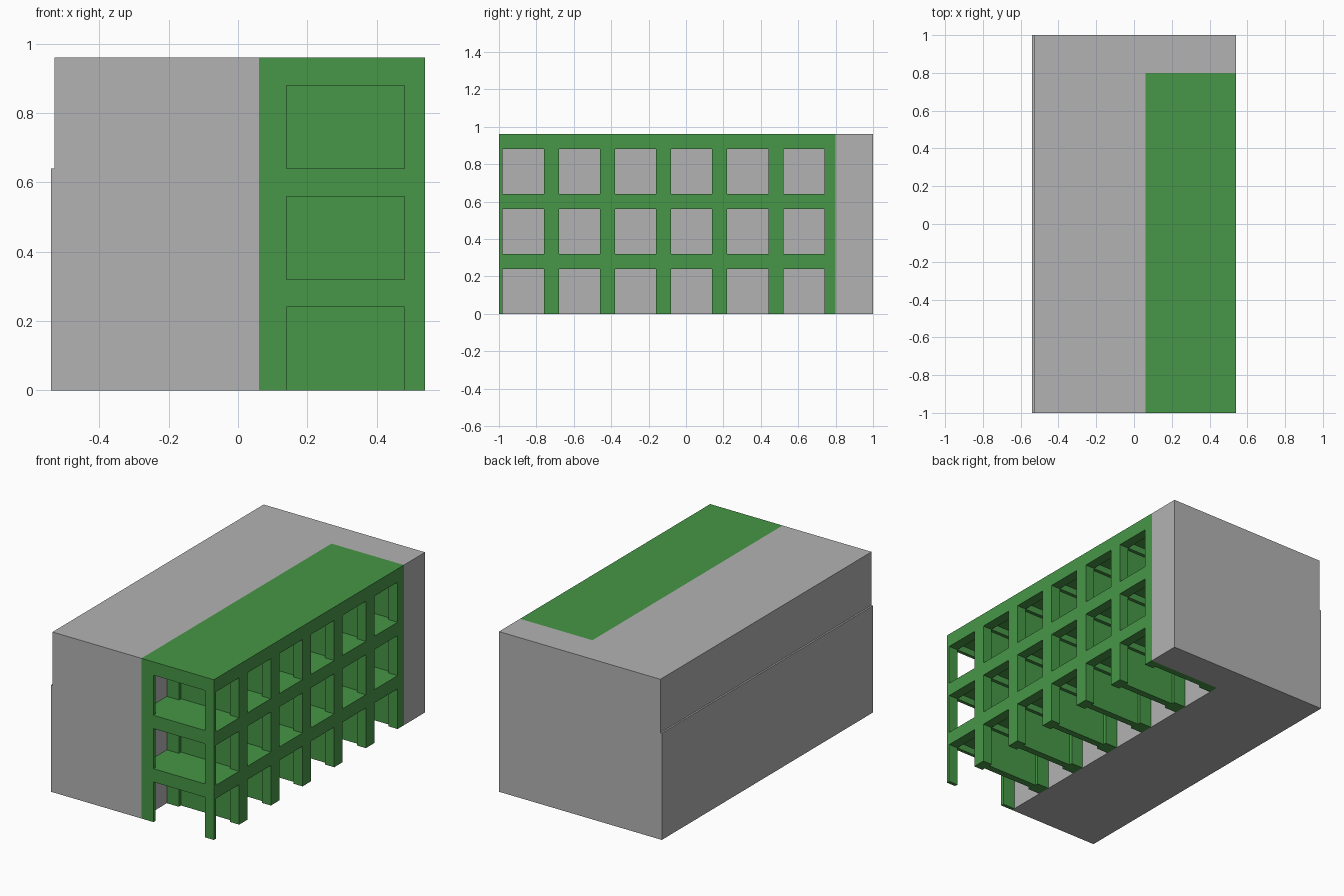
import bpy, bmesh

if "Cube" in bpy.data.objects:
    bpy.data.objects.remove(bpy.data.objects["Cube"])


def material(name, rgb):
    m = bpy.data.materials.new(name)
    m.diffuse_color = (*rgb, 1)
    m.use_nodes = True
    m.node_tree.nodes["Principled BSDF"].inputs["Base Color"].default_value = m.diffuse_color
    return m


grey = material("grey concrete", (0.45, 0.45, 0.45))
green = material("green paint", (0.063, 0.305, 0.063))


def finish(bm, name, mat):
    bmesh.ops.recalc_face_normals(bm, faces=bm.faces)
    me = bpy.data.meshes.new(name)
    bm.to_mesh(me)
    bm.free()
    me.materials.append(mat)
    ob = bpy.data.objects.new(name, me)
    bpy.context.collection.objects.link(ob)
    return ob


def prism(name, outline, z0, z1, mat):
    bm = bmesh.new()
    base = bm.faces.new([bm.verts.new((x, y, z0)) for x, y in outline])
    ext = bmesh.ops.extrude_face_region(bm, geom=[base], use_keep_orig=True)
    bmesh.ops.translate(bm, vec=(0, 0, z1 - z0),
                        verts=[v for v in ext["geom"] if isinstance(v, bmesh.types.BMVert)])
    return finish(bm, name, mat)


def l_outline(left):
    return [(left, -1), (0.06, -1), (0.06, 0.8), (0.54, 0.8), (0.54, 1), (left, 1)]


# Solid L-shaped building mass; the top storey is set back slightly on the left
prism("lower_storeys", l_outline(-0.54), 0, 0.64, grey)
prism("top_storey", l_outline(-0.53), 0.64, 0.96, grey)

# Grid lines of the open loggia frame
COLUMNS = [-0.76 + 0.3 * i for i in range(6)]          # near edge of each cross wall
xs = [0.06, 0.14, 0.48, 0.54]
ys = [-1, -0.98]
for c in COLUMNS:
    ys += [c, c + 0.02, c + 0.06] + ([c + 0.08] if c < 0.7 else [])
zs = [0]
for s in range(3):
    zs += [0.32 * s + 0.24, 0.32 * s + 0.28, 0.32 * s + 0.32]


def solid(x, y, z):
    """Posts, beams, thin floor slabs and recessed cross walls."""
    storey = z % 0.32
    beam, slab = storey > 0.24, storey > 0.28
    front = y < -0.98
    column = front or any(c < y < c + 0.08 for c in COLUMNS)
    wall = any(c + 0.02 < y < c + 0.06 for c in COLUMNS)
    if x < 0.14 or x > 0.48:
        return beam or column
    return slab or wall or (beam and column)


def build_frame():
    axes = (xs, ys, zs)
    size = [len(a) - 1 for a in axes]

    def filled(cell):
        if any(not 0 <= cell[k] < size[k] for k in range(3)):
            return False
        return solid(*[(axes[k][cell[k]] + axes[k][cell[k] + 1]) / 2 for k in range(3)])

    bm = bmesh.new()
    verts = {}

    def vert(i):
        if i not in verts:
            verts[i] = bm.verts.new([axes[k][i[k]] for k in range(3)])
        return verts[i]

    # Skin every boundary between a filled and an empty cell
    for cx in range(size[0]):
        for cy in range(size[1]):
            for cz in range(size[2]):
                cell = (cx, cy, cz)
                if not filled(cell):
                    continue
                for k in range(3):
                    for side in (0, 1):
                        near = list(cell)
                        near[k] += 2 * side - 1
                        if filled(near):
                            continue
                        u, v = (k + 1) % 3, (k + 2) % 3
                        ring = []
                        for du, dv in ((0, 0), (1, 0), (1, 1), (0, 1)):
                            i = list(cell)
                            i[k] += side
                            i[u] += du
                            i[v] += dv
                            ring.append(vert(tuple(i)))
                        bm.faces.new(ring if side else ring[::-1])
    return finish(bm, "loggia_frame", green)


build_frame()
